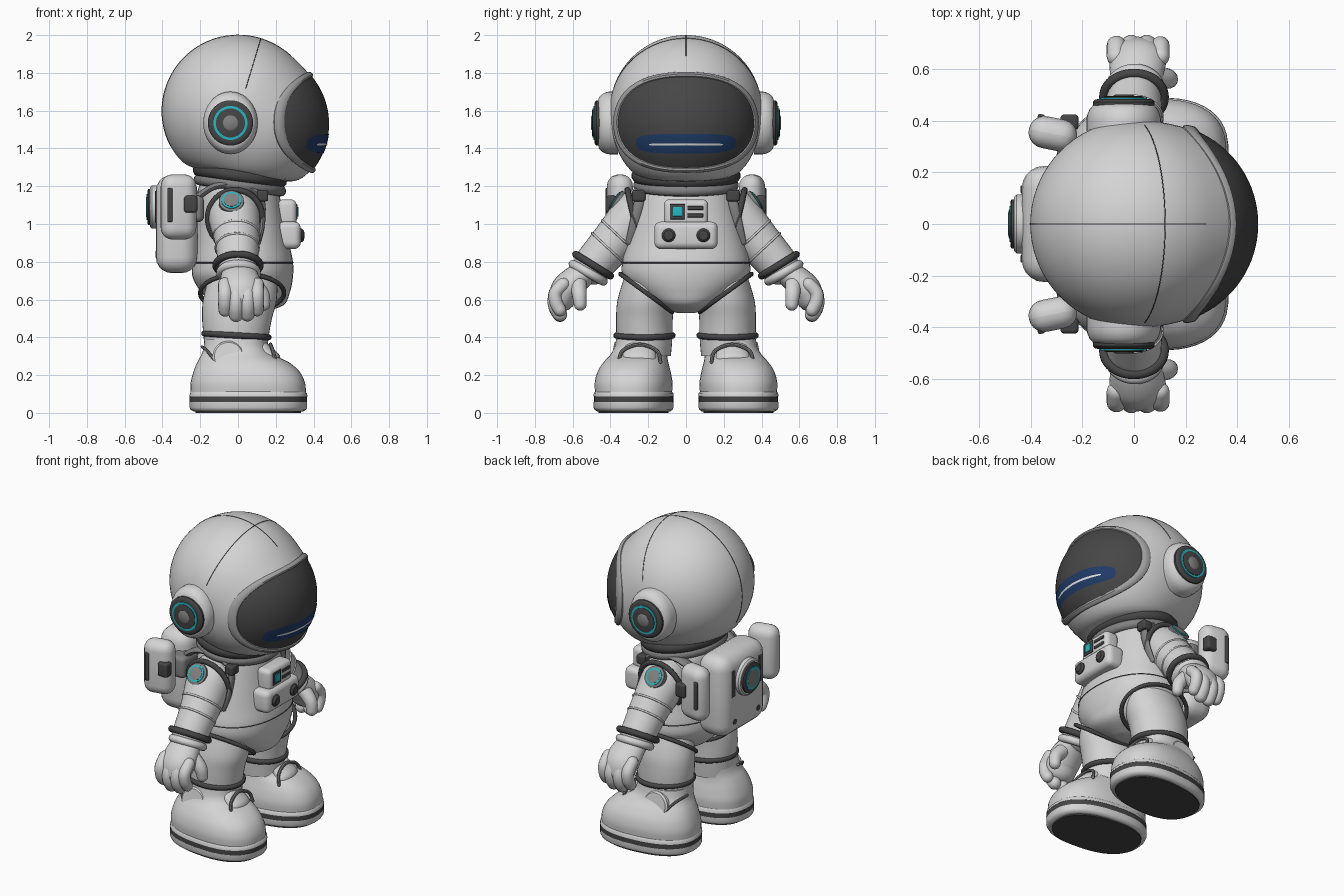
import bpy, bmesh, math
from mathutils import Vector as V, Matrix

if "Cube" in bpy.data.objects:
    bpy.data.objects.remove(bpy.data.objects["Cube"])

def material(name, r, g, b):
    m = bpy.data.materials.new(name)
    m.diffuse_color = (r, g, b, 1)
    m.use_nodes = True
    m.node_tree.nodes["Principled BSDF"].inputs["Base Color"].default_value = m.diffuse_color
    return m

SUIT = material("suit_light_grey", .66, .66, .66)
DARK = material("dark_rubber", .06, .06, .06)
MID = material("mid_grey", .22, .22, .22)
RIM = material("rim_grey", .36, .36, .36)
VISOR = material("visor_charcoal", .062, .062, .062)
BLUE = material("deep_blue", .015, .045, .14)
CYAN = material("cyan", .02, .48, .56)
WHITE = material("white", .85, .87, .9)
TAU = 2 * math.pi

def finish(name, bm, mat):
    bmesh.ops.recalc_face_normals(bm, faces=bm.faces)
    me = bpy.data.meshes.new(name)
    bm.to_mesh(me)
    bm.free()
    me.materials.append(mat)
    me.shade_smooth()
    me.set_sharp_from_angle(angle=math.radians(40))
    ob = bpy.data.objects.new(name, me)
    bpy.context.collection.objects.link(ob)
    return ob

def loft(name, rings, mat, closed=False, caps=(True, True)):
    bm = bmesh.new()
    vs = [[bm.verts.new(p) for p in r] for r in rings]
    n = len(rings[0])
    for a, b in zip(vs, vs[1:] + (vs[:1] if closed else [])):
        for i in range(n):
            j = (i + 1) % n
            bm.faces.new((a[i], a[j], b[j], b[i]))
    if not closed:
        if caps[0]: bm.faces.new(vs[0])
        if caps[1]: bm.faces.new(vs[-1])
    return finish(name, bm, mat)

def interp(rows, k=5):
    """Catmull-Rom through rows of numbers."""
    out = []
    for i in range(len(rows) - 1):
        q = [rows[max(i - 1, 0)], rows[i], rows[i + 1], rows[min(i + 2, len(rows) - 1)]]
        for j in range(k):
            t = j / k
            out.append(tuple(.5 * (2 * b + (c - a) * t + (2*a - 5*b + 4*c - d) * t*t + (3*b - a - 3*c + d) * t**3)
                             for a, b, c, d in zip(*q)))
    return out + [tuple(rows[-1])]

def sp(v, n):
    return math.copysign(abs(v) ** (2 / n), v)

def oval(cx, cy, z, rx, ry, n=2, seg=40):
    return [V((cx + rx * sp(math.cos(TAU*i/seg), n), cy + ry * sp(math.sin(TAU*i/seg), n), z)) for i in range(seg)]

def sweep(name, rows, mat, up, closed=False, flat=1, seg=14):
    """Tube through (x, y, z, radius) rows, rounded at open ends."""
    P, R = [V(r[:3]) for r in rows], [r[3] for r in rows]
    n, rings = len(P), []
    def ring(c, t, r):
        u = V(up); u = (u - t * u.dot(t)).normalized(); w = t.cross(u)
        return [c + u * r * math.cos(TAU*i/seg) + w * r * flat * math.sin(TAU*i/seg) for i in range(seg)]
    for i in range(n):
        a, b = (P[i-1], P[(i+1) % n]) if closed else (P[max(i-1, 0)], P[min(i+1, n-1)])
        t = (b - a).normalized()
        dome = [math.radians(d) for d in (80, 60, 40, 20)]
        if not closed and i == 0:
            rings += [ring(P[0] - t*R[0]*math.sin(d)*flat, t, R[0]*math.cos(d)) for d in dome]
        rings.append(ring(P[i], t, R[i]))
        if not closed and i == n - 1:
            rings += [ring(P[i] + t*R[i]*math.sin(d)*flat, t, R[i]*math.cos(d)) for d in dome[::-1]]
    return loft(name, rings, mat, closed)

def hoop(name, c, u, v, r, mat, seg=48):
    c, u, v = V(c), V(u), V(v)
    rows = [(*(c + u*math.cos(TAU*i/seg) + v*math.sin(TAU*i/seg)), r) for i in range(seg)]
    return sweep(name, rows, mat, u.cross(v).normalized(), True, seg=10)

def turned(name, c, axis, prof, mat, sx=1, seg=40):
    """Round part from (radius, height) profile along an axis."""
    a, c = V(axis).normalized(), V(c)
    u = V((0, 0, 1)).cross(a).normalized(); w = a.cross(u)
    return loft(name, [[c + a*h + u*r*sx*math.cos(TAU*i/seg) + w*r*math.sin(TAU*i/seg)
                        for i in range(seg)] for r, h in prof], mat)

def box(name, c, size, bev, mat, rz=0):
    bm = bmesh.new()
    bmesh.ops.create_cube(bm, size=1, matrix=Matrix.Translation(c) @ Matrix.Rotation(rz, 4, 'Z') @ Matrix.Diagonal((*size, 1)))
    bmesh.ops.bevel(bm, geom=bm.edges[:], offset=bev, segments=5, profile=.5, affect='EDGES')
    return finish(name, bm, mat)

# Helmet: blend of a rear sphere and a visor sphere, with a soft tilted underside
B = V((.09, 0, 1.53))
def helm(d, lift=0):
    d, c = V(d).normalized(), V((0, 0, 1.58))
    t = []
    for o, r in ((V((0, 0, 1.597)) - c, .402), (B - c, .385)):
        k = d.dot(o)
        t.append(k + math.sqrt(k*k - o.dot(o) + r*r))
    p = c + d * ((t[0] + t[1] + math.hypot(t[0] - t[1], .02)) / 2 + lift)
    zc = 1.255 - .14 * p.x
    p.z = zc + (p.z - zc + math.hypot(p.z - zc, .035)) / 2
    return p
loft("helmet", [[helm((math.sin(f)*math.cos(TAU*i/72), math.sin(f)*math.sin(TAU*i/72), math.cos(f))) for i in range(72)]
                for f in [math.radians(1 + 178*j/48) for j in range(49)]], SUIT)
arc = lambda f, a, b: [(*helm(f(math.radians(a + (b-a)*i/40))), .002) for i in range(41)]
sweep("helmet_seam_long", arc(lambda t: (math.cos(t), 0, math.sin(t)), 48, 205), DARK, (0, 1, 0), seg=6)
sweep("helmet_seam_cross", arc(lambda t: (.3*math.cos(t), math.sin(t), math.cos(t)), -70, 70), DARK, (1, 0, 0), seg=6)

# Visor, rim and light bar, all laid on the visor sphere
def patch(name, a, e0, e, prof, mat, n=2.25, closed=False, seg=72):
    rings = []
    for s, r in prof:
        ring = []
        for i in range(seg):
            az = math.radians(a * s * sp(math.cos(TAU*i/seg), n))
            el = math.radians(e0 + e * s * sp(math.sin(TAU*i/seg), n))
            ring.append(B + r * V((math.cos(el)*math.cos(az), math.cos(el)*math.sin(az), math.sin(el))))
        rings.append(ring)
    return loft(name, rings, mat, closed, (True, False))
fill = lambda r: [(.02 + .98*i/16, r) for i in range(17)]
patch("visor", 67, 1.5, 38, fill(.392), VISOR)
patch("visor_rim", 67, 1.5, 38, [(.99, .38), (1, .399), (1.03, .405), (1.09, .403), (1.12, .396), (1.13, .375)], RIM, closed=True)
patch("visor_light_bar", 44, -15.5, 7.8, fill(.395), BLUE, 3.2)
patch("visor_light_line", 31, -16, .9, fill(.3975), WHITE, 4)

# Neck collar
for name, c, rx, ry, r, m in (("collar_upper", (.01, 0, 1.255), .215, .255, .035, DARK),
                              ("collar_lower", (.01, 0, 1.205), .215, .25, .03, MID)):
    hoop(name, c, (rx, 0, -.14*rx), (0, ry, 0), r, m)

# Torso with rounded pelvis
torso = interp([(1.24, 0, .17, .19), (1.19, 0, .21, .24), (1.05, .01, .23, .28), (.9, .02, .25, .315), (.8, .025, .266, .338),
                (.72, .025, .266, .332), (.64, .04, .235, .26), (.57, .06, .18, .15), (.53, .06, .06, .05)])
loft("torso", [oval(cx, 0, z, rx, ry, 2.2) for z, cx, rx, ry in torso], SUIT)
sweep("waist_seam", [(*p, .003) for p in oval(.025, 0, .795, .267, .3385, 2.2, 60)], DARK, (0, 0, 1), True, seg=6)

# Chest control box
box("chest_panel_lower", (.27, 0, .94), (.125, .335, .145), .035, SUIT)
box("chest_panel_upper", (.26, 0, 1.06), (.1, .235, .14), .03, SUIT)
box("chest_screen_frame", (.31, -.045, 1.065), (.01, .08, .08), .003, DARK)
box("chest_screen", (.315, -.045, 1.065), (.01, .05, .05), .003, CYAN)
for z in (1.045, 1.085):
    box("chest_slot", (.31, .05, z), (.01, .085, .02), .004, DARK)

# Backpack
box("backpack", (-.325, 0, 1.0), (.22, .45, .52), .085, SUIT)
box("backpack_mount", (-.24, 0, 1.08), (.12, .6, .14), .03, MID)
back = (-1, 0, 0)
turned("backpack_dial", (-.43, 0, 1.09), back, [(.115, 0), (.115, .025), (.105, .035), (.08, .036)], SUIT)
turned("backpack_dial_dark", (-.43, 0, 1.09), back, [(.095, 0), (.095, .045), (.085, .05)], DARK)
turned("backpack_dial_ring", (-.43, 0, 1.09), back, [(.07, 0), (.07, .053), (.062, .054)], CYAN)
turned("backpack_dial_centre", (-.43, 0, 1.09), back, [(.056, 0), (.056, .055), (.045, .058)], MID)

for s in (-1, 1):
    y = lambda *rows: [(r[0], s * r[1], *r[2:]) for r in rows]
    out = (0, s, 0)
    # Ear pads
    ear = (-.04, s * .36, 1.535)
    turned("ear_pad", ear, out, [(.166, 0), (.166, .045), (.162, .065), (.152, .085), (.138, .099), (.118, .106)], SUIT, .87)
    turned("ear_ring_dark", ear, out, [(.12, .05), (.12, .113), (.112, .122), (.1, .125)], DARK)
    turned("ear_ring_cyan", ear, out, [(.09, .05), (.09, .13), (.08, .131)], CYAN)
    turned("ear_disc", ear, out, [(.077, .05), (.077, .134), (.066, .137)], DARK)
    turned("ear_centre", ear, out, [(.04, .05), (.04, .138), (.034, .142)], MID)
    # Chest knobs, backpack slots and screws
    turned("chest_knob", (.32, s * .092, .94), (1, 0, 0), [(.036, 0), (.036, .018), (.025, .03), (.015, .031)], DARK, seg=24)
    box("backpack_slot", (-.434, s * .135, 1.09), (.012, .03, .17), .005, DARK)
    turned("backpack_screw", (-.425, s * .12, .84), back, [(.018, 0), (.018, .012)], DARK, seg=16)
    # Side pods
    box("side_pod", (-.315, s * .35, 1.09), (.19, .125, .345), .062, SUIT, s * -.2)
    box("side_pod_slot", (-.36, s * .416, 1.1), (.028, .02, .18), .008, DARK, s * -.2)
    box("side_pod_clip", (-.25, s * .395, 1.105), (.07, .06, .09), .015, DARK)
    # Shoulder straps and buckles
    strap = interp(y((-.24, .2, 1.12, .04), (-.12, .23, 1.2, .035), (.04, .235, 1.2, .035),
                     (.125, .245, 1.13, .028), (.13, .275, 1.0, .025), (.11, .3, .9, .02)))
    sweep("shoulder_strap", strap, MID, out, flat=.5)
    box("strap_buckle", (.13, s * .25, 1.15), (.06, .07, .06), .012, DARK)
    # Arm, armhole ring and elbow seams
    sweep("arm", interp(y((-.02, .2, 1.08, .12), (-.02, .26, 1.04, .137), (-.005, .38, .91, .118), (0, .49, .785, .106))),
          SUIT, (1, 0, 0), seg=28)
    hoop("armhole_ring", (-.015, s * .275, 1.03), (.145, 0, 0), (0, s * .035, .15), .016, DARK)
    for t, r in ((.4, .122), (.64, .114)):
        hoop("arm_seam", (-.012 + t*.012, s * (.26 + .24*t), 1.04 - .26*t), (r, 0, 0), (0, s*r*.73, r*.68), .006, SUIT)
    # Round shoulder badge
    n = (0, s * .83, .56)
    c = V((-.035, s * .26, 1.045))
    turned("badge_base", c, n, [(.066, .1), (.066, .138), (.06, .142)], MID)
    turned("badge_ring", c, n, [(.052, .1), (.052, .146), (.046, .147)], CYAN)
    turned("badge_centre", c, n, [(.041, .1), (.041, .149), (.036, .15)], MID)
    # Wrist ring, glove cuff and hand
    hoop("wrist_ring", (0, s * .492, .782), (.117, 0, 0), (0, s * .092, .057), .019, DARK)
    hoop("glove_cuff", (.003, s * .518, .742), (.094, 0, 0), (0, s * .08, .045), .024, SUIT)
    sweep("palm", interp(y((.005, .52, .75, .09), (.01, .585, .705, .104), (.015, .635, .655, .11), (.015, .655, .61, .1))),
          SUIT, (1, 0, 0), flat=.72, seg=24)
    for x, z, r in ((-.068, .025, .038), (-.01, 0, .041), (.05, .003, .041), (.102, .025, .036)):
        sweep("finger", interp(y((x, .65, .68, r), (x, .69, .61 + z, r), (x, .688, .56 + z, r), (x, .668, .52 + z, r*.95))),
              SUIT, (1, 0, 0))
    sweep("thumb", interp(y((.07, .57, .69, .045), (.125, .565, .63, .04), (.137, .56, .575, .034))), SUIT, (1, 0, 0))
    # Leg with hip ring and knee ring
    leg = interp([(.74, .03, .19, .18, .13), (.6, .01, .212, .195, .15), (.5, -.005, .22, .185, .15),
                  (.4, -.01, .22, .172, .148), (.3, -.01, .22, .165, .14)])
    loft("leg", [oval(cx, s * cy, z, rx, ry) for z, cx, cy, rx, ry in leg], SUIT)
    hoop("hip_ring", (.022, s * .21, .635), (.222, 0, 0), (0, s * .137, .1), .012, DARK)
    hoop("knee_ring", (-.008, s * .22, .41), (.17, 0, -.01), (0, .149, 0), .016, DARK)
    # Boot, turned slightly outward
    turn = Matrix.Translation((0, s * .27, 0)) @ Matrix.Rotation(s * .1, 4, 'Z') @ Matrix.Translation((0, -s * .27, 0))
    def boot(name, rows, mat):
        loft(name, [[turn @ p for p in oval((a+b)/2, s*cy, z, (b-a)/2, w, 2.4, 48)] for z, a, b, cy, w in rows], mat)
    boot("boot", interp([(.1, -.25, .36, .272, .2), (.16, -.25, .355, .272, .203), (.22, -.235, .325, .27, .19),
                         (.27, -.215, .265, .262, .168), (.31, -.195, .18, .25, .148), (.345, -.185, .152, .24, .14),
                         (.39, -.18, .145, .232, .138)]), SUIT)
    boot("sole", [(.008, -.235, .345, .272, .19), (.016, -.25, .36, .272, .203), (.028, -.255, .367, .272, .208),
                  (.058, -.255, .367, .272, .208)], SUIT)
    boot("sole_stripe", [(.056, -.255, .367, .272, .207), (.09, -.255, .367, .272, .207)], DARK)
    boot("sole_lip", [(.088, -.256, .368, .272, .209), (.104, -.254, .366, .272, .207), (.115, -.246, .355, .272, .199)], SUIT)
    boot("tread", [(0, -.225, .335, .272, .182), (.012, -.225, .335, .272, .182)], DARK)
    # Ankle tongue with arch, and outer ankle patch
    arch = interp(y((.2, .135, .27, .01), (.185, .155, .33, .01), (.172, .245, .362, .01),
                    (.185, .335, .33, .01), (.2, .355, .27, .01)))
    sweep("boot_arch", arch, MID, (1, 0, 0), seg=8)
    sweep("boot_tongue", interp(y((.13, .245, .335, .085), (.18, .248, .285, .09))), SUIT, out, flat=.5, seg=24)
    turned("ankle_patch", (-.05, s * .345, .29), (0, s, .2), [(.085, 0), (.085, .04), (.075, .05)], SUIT)
    sweep("heel_trim", interp(y((-.19, .26, .35, .008), (-.165, .345, .33, .008), (-.125, .385, .28, .008))), MID, (0, 0, 1), seg=8)
